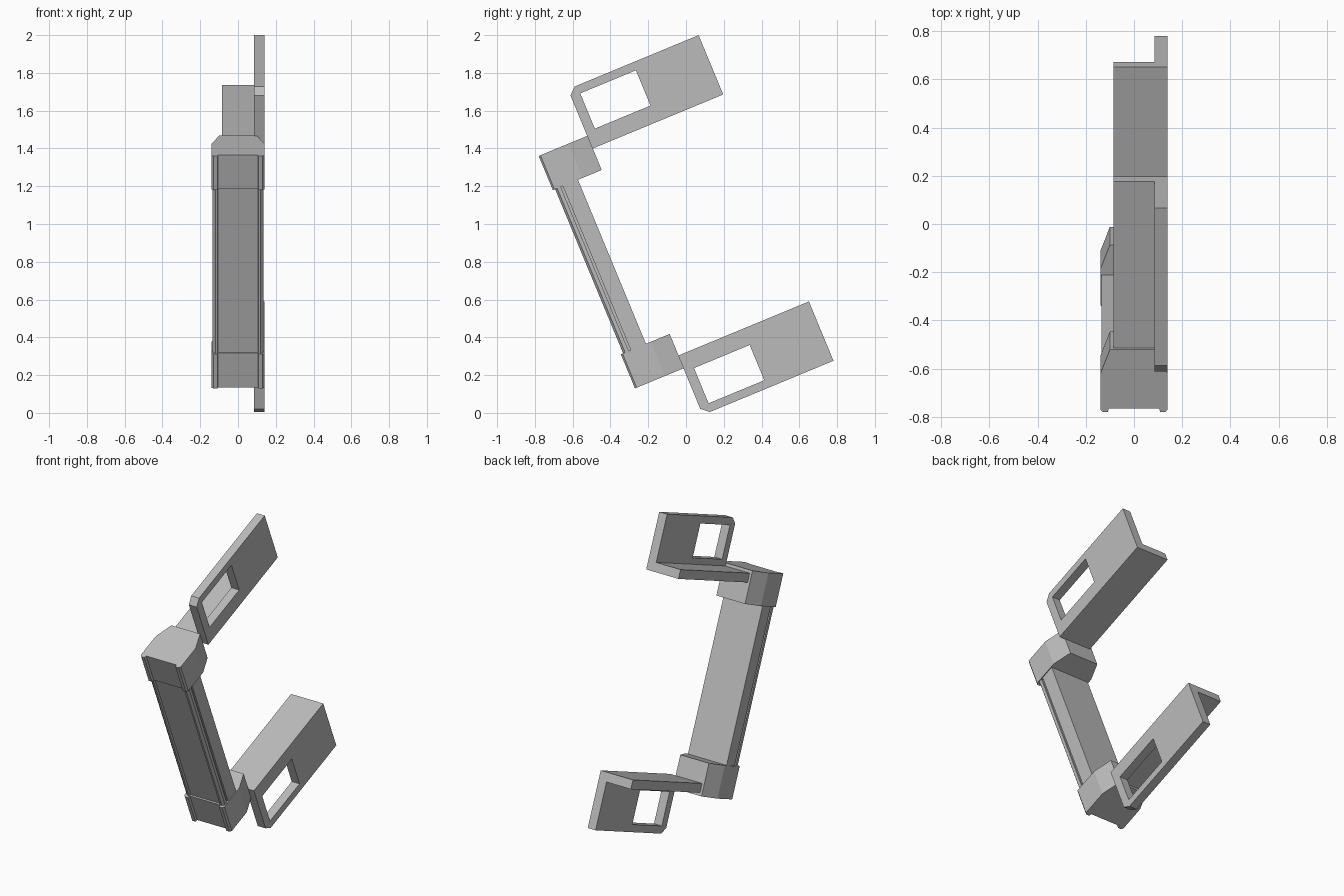
import bpy
import bmesh
from math import radians
from mathutils import Matrix, Vector

old = bpy.data.objects.get("Cube")
if old:
    bpy.data.objects.remove(old, do_unlink=True)

grey = bpy.data.materials.new("plain grey")
grey.use_nodes = True
grey.diffuse_color = (0.5, 0.5, 0.5, 1)
grey.node_tree.nodes["Principled BSDF"].inputs["Base Color"].default_value = (0.5, 0.5, 0.5, 1)

TILT = Matrix.Rotation(radians(22.5), 4, "X")
MID = 0.889  # height of the mirror plane in the untilted frame


def prism(name, loops, place, lo, hi, flip=False):
    """Extrude flat loops (outline first, then holes) from lo to hi, then tilt."""
    bm = bmesh.new()
    for loop in loops:
        vs = [bm.verts.new(place(a, b, lo)) for a, b in loop]
        for i, v in enumerate(vs):
            bm.edges.new((v, vs[i - 1]))
    bmesh.ops.triangle_fill(bm, edges=bm.edges[:], use_beauty=True)
    shift = Vector(place(0, 0, hi)) - Vector(place(0, 0, lo))
    ext = bmesh.ops.extrude_face_region(bm, geom=bm.faces[:], use_keep_orig=True)
    moved = [g for g in ext["geom"] if isinstance(g, bmesh.types.BMVert)]
    bmesh.ops.translate(bm, verts=moved, vec=shift)
    if flip:
        for v in bm.verts:
            v.co.z = 2 * MID - v.co.z
    bmesh.ops.dissolve_limit(bm, angle_limit=0.01, verts=bm.verts[:], edges=bm.edges[:])
    bmesh.ops.recalc_face_normals(bm, faces=bm.faces[:])
    bm.transform(TILT)
    mesh = bpy.data.meshes.new(name)
    bm.to_mesh(mesh)
    bm.free()
    mesh.materials.append(grey)
    bpy.context.collection.objects.link(bpy.data.objects.new(name, mesh))


def upright(x, y, z):
    return (x, y, z)


def sideways(y, z, x):
    return (x, y, z)


def mirrored(half):
    return half + [(-x, y) for x, y in reversed(half)]


def rect(a0, b0, a1, b1):
    return [(a0, b0), (a1, b0), (a1, b1), (a0, b1)]


# Grip bar with raised front rails and a slim groove along each side
bar = mirrored([(0.105, -0.175), (0.108, -0.187), (0.12, -0.187), (0.135, -0.175),
                (0.135, -0.155), (0.125, -0.155), (0.125, -0.143), (0.135, -0.143),
                (0.135, -0.056)])
prism("grip_bar", [bar], upright, 0.41, 1.37)

# End caps and L-shaped mounting brackets, mirrored top to bottom
cap = mirrored([(0.105, -0.185), (0.108, -0.2), (0.13, -0.2), (0.14, -0.19),
                (0.14, -0.03), (0.1, 0.08)])
plate = [(0.078, 1.482), (0.827, 1.482), (0.827, 1.822), (0.118, 1.822), (0.078, 1.787)]
window = rect(0.13, 1.575, 0.449, 1.777)
flange = rect(0.078, 1.482, 0.827, 1.537)
for side, flip in (("upper", False), ("lower", True)):
    prism(side + "_end_cap", [cap], upright, 1.359, 1.555, flip)
    prism(side + "_bracket_plate", [plate, window], sideways, 0.085, 0.14, flip)
    prism(side + "_bracket_flange", [flange], sideways, -0.085, 0.085, flip)
